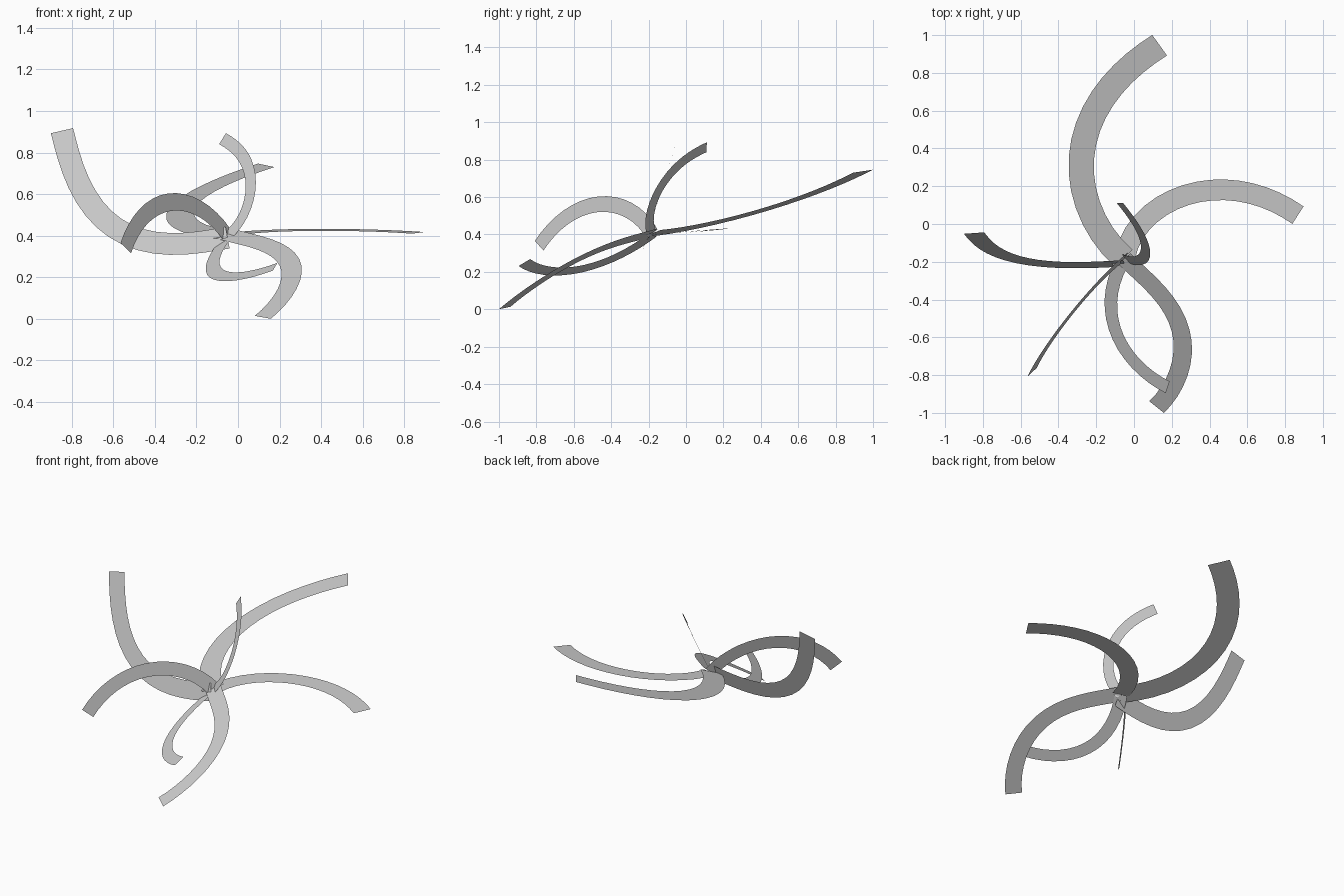
import bpy
from mathutils import Vector

cube = bpy.data.objects.get("Cube")
if cube:
    bpy.data.objects.remove(cube, do_unlink=True)

grey = bpy.data.materials.new("light grey")
grey.use_nodes = True
colour = (0.6, 0.6, 0.6, 1)
grey.diffuse_color = colour
grey.node_tree.nodes["Principled BSDF"].inputs["Base Color"].default_value = colour

HUB = (-0.05, -0.18, 0.40)
STEPS = 16


def smooth_path(points):
    """Smooth path through the points, spaced by chord length."""
    knots = [0.0]
    for a, b in zip(points, points[1:]):
        knots.append(knots[-1] + (b - a).length)
    path = []
    for step in range(STEPS + 1):
        t = knots[-1] * step / STEPS
        place = Vector()
        for i, point in enumerate(points):
            weight = 1.0
            for j, knot in enumerate(knots):
                if j != i:
                    weight *= (t - knot) / (knots[i] - knot)
            place += point * weight
        path.append(place)
    return path


def ribbon(name, width, *points):
    """Flat curved strip lying in the plane of its own path."""
    path = smooth_path([Vector(p) for p in points])
    start = path[0]
    # plane of the path, from its swept area
    normal = Vector()
    for a, b in zip(path, path[1:]):
        normal += (a - start).cross(b - start)
    normal.normalize()
    # centre the plane on the path, then flatten the path onto it
    centre = sum(path, Vector()) / len(path)
    path = [p - normal * normal.dot(p - centre) for p in path]
    # two edges either side of the path
    verts = []
    for i, p in enumerate(path):
        along = path[min(i + 1, STEPS)] - path[max(i - 1, 0)]
        side = normal.cross(along).normalized() * width / 2
        verts += [p - side, p + side]
    faces = [(k, k + 2, k + 3, k + 1) for k in range(0, 2 * STEPS, 2)]
    mesh = bpy.data.meshes.new(name)
    mesh.from_pydata(verts, [], faces)
    # keep the face side upward
    if normal.z > 0:
        mesh.flip_normals()
    mesh.materials.append(grey)
    obj = bpy.data.objects.new(name, mesh)
    bpy.context.collection.objects.link(obj)


ribbon("back_ribbon", 0.135, (-0.055, -0.18, 0.4), (-0.22, 0.04, 0.44),
       (-0.28, 0.3, 0.5), (-0.2, 0.61, 0.593), (0.135, 0.945, 0.743))
ribbon("left_ribbon", 0.11, HUB, (0.08, 0.045, 0.418), (0.25, 0.145, 0.426),
       (0.55, 0.175, 0.427), (0.868, 0.047, 0.413))
ribbon("right_ribbon", 0.11, (-0.05, -0.208, 0.39), (-0.3, -0.218, 0.36),
       (-0.545, -0.202, 0.41), (-0.755, -0.134, 0.63), (-0.847, -0.048, 0.905))
ribbon("front_right_arch", 0.085, HUB, (-0.15, -0.27, 0.507),
       (-0.31, -0.45, 0.563), (-0.44, -0.62, 0.507), (-0.54, -0.785, 0.34))
ribbon("front_falling_ribbon", 0.1, HUB, (0.1, -0.33, 0.37),
       (0.23, -0.51, 0.295), (0.25, -0.74, 0.17), (0.118, -0.972, 0.012))
ribbon("front_curl", 0.075, HUB, (-0.115, -0.35, 0.288), (-0.105, -0.55, 0.22),
       (0.01, -0.74, 0.206), (0.18, -0.863, 0.247))
ribbon("rising_curl", 0.062, HUB, (0.035, -0.19, 0.52), (0.062, -0.13, 0.66),
       (0.02, -0.02, 0.787), (-0.075, 0.11, 0.867))
